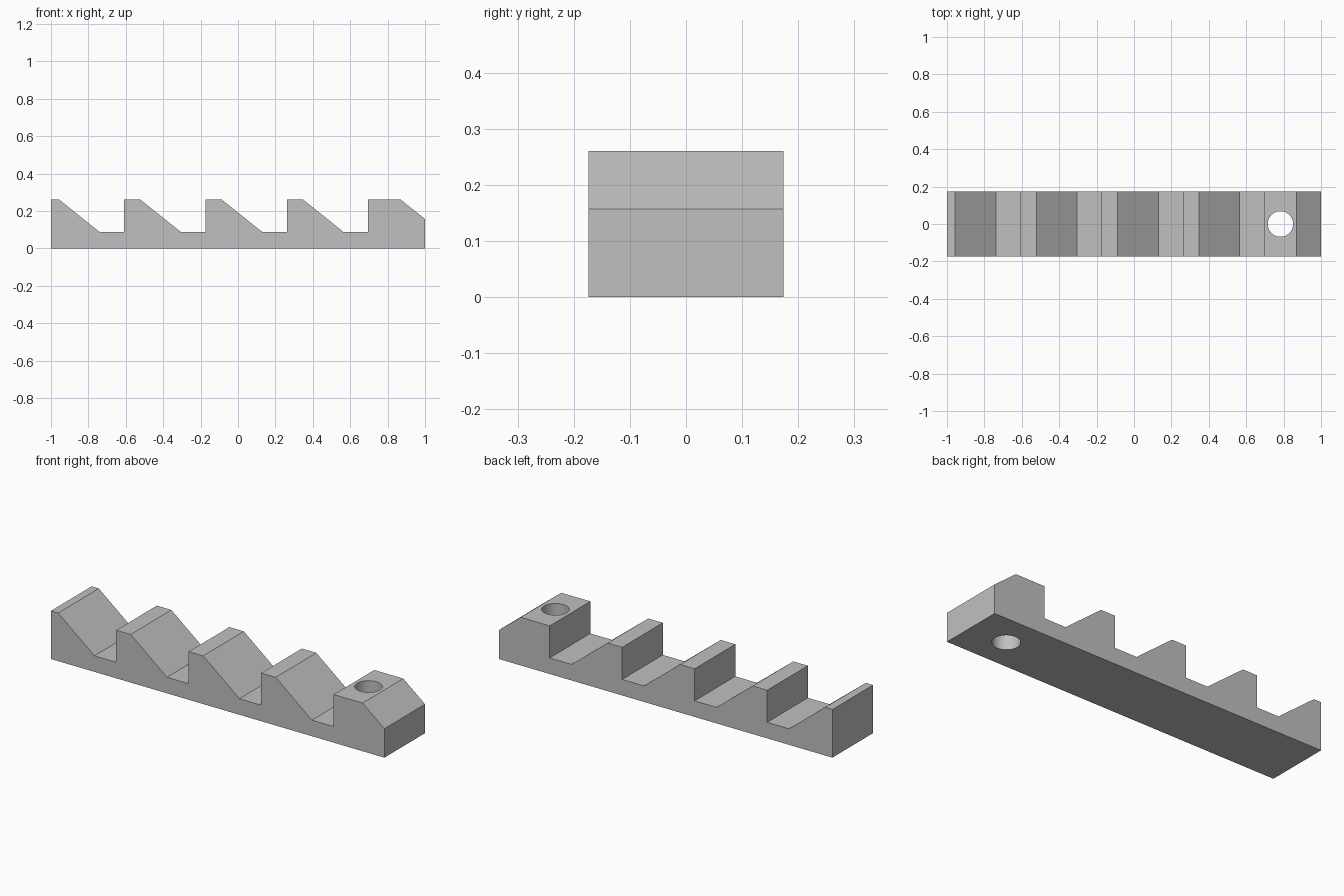
import bpy
import bmesh
from math import radians

if "Cube" in bpy.data.objects:
    bpy.data.objects.remove(bpy.data.objects["Cube"], do_unlink=True)

HALF_WIDTH = 0.174
TOP, FLOOR, END = 0.261, 0.087, 0.157
PITCH = 0.4348       # spacing of the upright tooth faces
RUN = 0.2174         # horizontal length of each ramp

# Single grey material
grey = bpy.data.materials.new("plain grey")
grey.use_nodes = True
colour = (0.53, 0.53, 0.53, 1)
grey.diffuse_color = colour
grey.node_tree.nodes["Principled BSDF"].inputs["Base Color"].default_value = colour

# Side profile: sawteeth from the left end, then the drilled end block
profile = [(-1, 0), (-1, TOP)]
for i in range(4):
    upright = -0.6087 + i * PITCH
    ramp_foot = upright - 0.1304
    profile += [(ramp_foot - RUN, TOP), (ramp_foot, FLOOR),
                (upright, FLOOR), (upright, TOP)]
profile += [(0.8696, TOP), (1, END), (1, 0)]

# Extrude the profile across the width
bm = bmesh.new()
face = bm.faces.new([bm.verts.new((x, -HALF_WIDTH, z)) for x, z in profile])
side = bmesh.ops.extrude_face_region(bm, geom=[face])["geom"]
bmesh.ops.translate(bm, vec=(0, 2 * HALF_WIDTH, 0),
                    verts=[v for v in side if isinstance(v, bmesh.types.BMVert)])
bmesh.ops.recalc_face_normals(bm, faces=bm.faces)
mesh = bpy.data.meshes.new("toothed_rack")
bm.to_mesh(mesh)
bm.free()
rack = bpy.data.objects.new("toothed_rack", mesh)
bpy.context.collection.objects.link(rack)
mesh.materials.append(grey)

# Vertical screw hole through the end block
bpy.ops.mesh.primitive_cylinder_add(vertices=48, radius=0.068, depth=1,
                                    location=(0.783, 0, 0.1))
cutter = bpy.context.object
cutter.name = "hole_cutter"
cutter.hide_render = True
cutter.data.materials.append(grey)

bpy.ops.object.select_all(action="DESELECT")
rack.select_set(True)
bpy.context.view_layer.objects.active = rack
hole = rack.modifiers.new("screw_hole", "BOOLEAN")
hole.operation = "DIFFERENCE"
hole.solver = "EXACT"
hole.object = cutter
bpy.ops.object.modifier_apply(modifier=hole.name)
bpy.data.objects.remove(cutter, do_unlink=True)

# Smooth hole wall, crisp edges elsewhere
bpy.ops.object.shade_smooth_by_angle(angle=radians(25))
